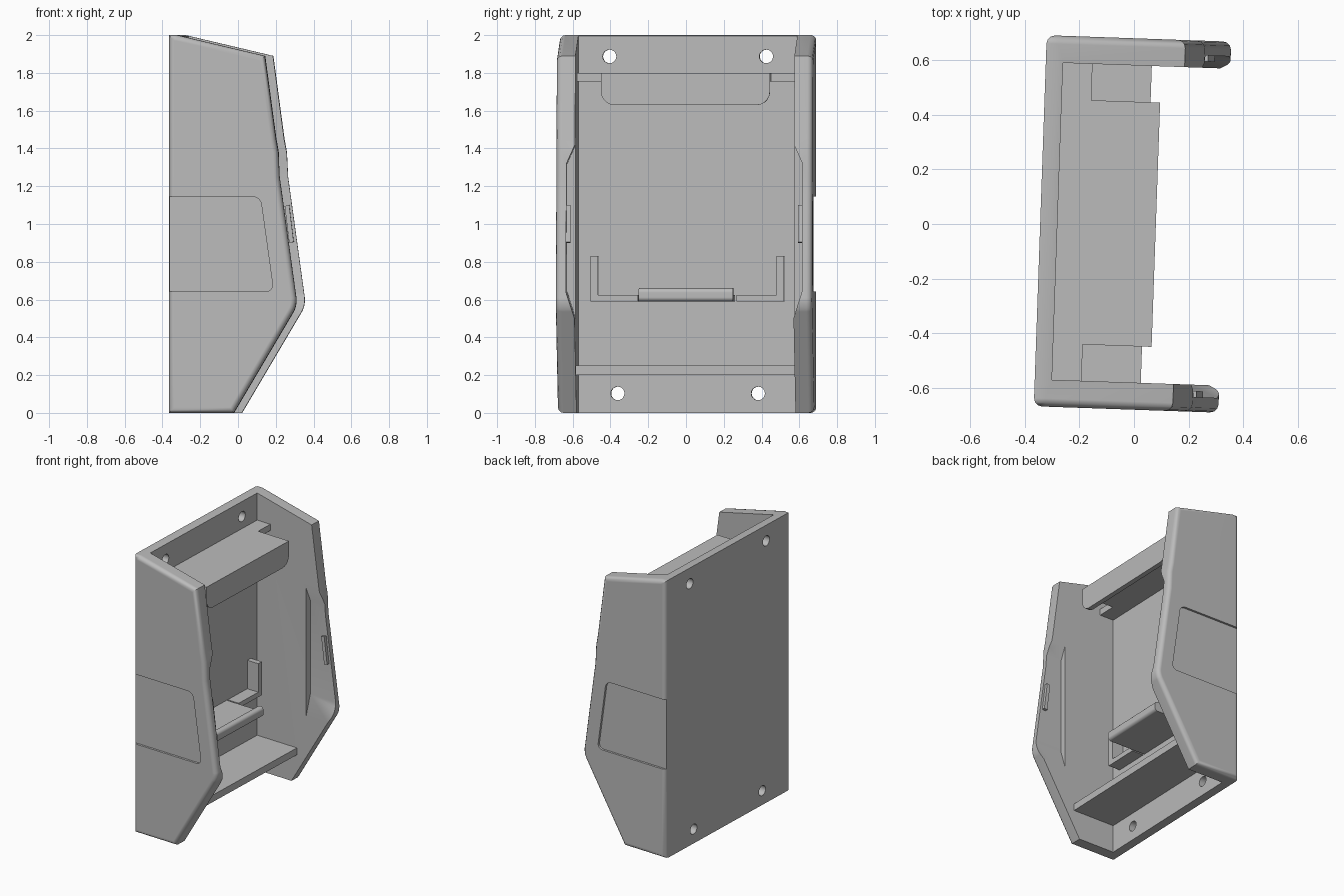
import bpy, bmesh, math
from mathutils import Matrix, Vector

if "Cube" in bpy.data.objects:
    bpy.data.objects.remove(bpy.data.objects["Cube"], do_unlink=True)

TURN = Matrix.Rotation(math.radians(-2), 4, 'Z')   # whole holder sits slightly turned
BACK, INNER, SIDE, WALL = -0.343, -0.28, 0.679, 0.58

grey = bpy.data.materials.new("matte grey")
grey.use_nodes = True
grey.diffuse_color = (0.5, 0.5, 0.5, 1)
grey.node_tree.nodes["Principled BSDF"].inputs["Base Color"].default_value = (0.5, 0.5, 0.5, 1)


def prism(name, pts, axis, lo, hi, rounded=(), radius=0.0, rim=0.0):
    """Extrude an outline: axis 'y' takes (x, z) points, axis 'x' takes (y, z) points."""
    def place(p, c):
        return Vector((p[0], c, p[1])) if axis == 'y' else Vector((c, p[0], p[1]))
    bm = bmesh.new()
    a = [bm.verts.new(place(p, lo)) for p in pts]
    b = [bm.verts.new(place(p, hi)) for p in pts]
    bm.faces.new(a)
    bm.faces.new(b)
    n = len(pts)
    for i in range(n):
        j = (i + 1) % n
        bm.faces.new((a[i], a[j], b[j], b[i]))
    bmesh.ops.recalc_face_normals(bm, faces=bm.faces)
    if rounded:
        edges = [bm.edges.get((a[i], b[i])) for i in rounded]
        bmesh.ops.bevel(bm, geom=edges, offset=radius, segments=5, profile=0.5, affect='EDGES')
    if rim:
        k = 1 if axis == 'y' else 0
        edges = [e for e in bm.edges if abs(e.verts[0].co[k] - e.verts[1].co[k]) < 1e-5]
        bmesh.ops.bevel(bm, geom=edges, offset=rim, segments=3, profile=0.5, affect='EDGES')
    bm.transform(TURN)
    me = bpy.data.meshes.new(name)
    bm.to_mesh(me)
    bm.free()
    me.materials.append(grey)
    ob = bpy.data.objects.new(name, me)
    bpy.context.collection.objects.link(ob)
    return ob


def rect(a0, a1, b0, b1):
    return [(a0, b0), (a1, b0), (a1, b1), (a0, b1)]


def mirrored(pts, s):
    return [(s * p, q) for p, q in pts]


def activate(ob):
    bpy.ops.object.select_all(action='DESELECT')
    ob.select_set(True)
    bpy.context.view_layer.objects.active = ob


def cut(target, cutter):
    activate(target)
    m = target.modifiers.new("cut", 'BOOLEAN')
    m.operation, m.solver, m.object = 'DIFFERENCE', 'EXACT', cutter
    bpy.ops.object.modifier_apply(modifier=m.name)
    bpy.data.objects.remove(cutter, do_unlink=True)


# Housing: side profile across the full width, hollowed to leave back plate and two walls
profile = [(BACK, 0), (0, 0), (0.337, 0.57), (0.257, 1.15), (0.243, 1.25),
           (0.237, 1.38), (0.224, 1.45), (0.165, 1.89), (-0.3, 2), (BACK, 2)]
housing = prism("housing", profile, 'y', -SIDE, SIDE, rounded=(2,), radius=0.04, rim=0.03)
cut(housing, prism("cavity_cutter", rect(INNER, 1, -1, 3), 'y', -WALL, WALL))

# Shallow grip panels outside and thinned wall pockets inside
panel = [(-0.5, 0.643), (0.212, 0.643), (0.142, 1.145), (-0.5, 1.145)]
pocket = [(0.5, 0.5), (WALL, 0.5), (0.625, 0.64), (0.625, 1.32), (WALL, 1.42), (0.5, 1.42)]
for s in (-1, 1):
    lo, hi = sorted((s * 0.664, s * 0.8))
    cut(housing, prism("panel_cutter", panel, 'y', lo, hi, rounded=(1, 2), radius=0.04))
    cut(housing, prism("pocket_cutter", mirrored(pocket, s), 'x', 0.12, 0.6))
    # Screw holes through the back plate
    for y, z in ((0.415, 1.887), (0.372, 0.103)):
        ring = [(s * y + 0.036 * math.cos(t * math.tau / 24),
                 z + 0.036 * math.sin(t * math.tau / 24)) for t in range(24)]
        cut(housing, prism("hole_cutter", ring, 'x', -0.5, -0.2))

parts = [housing]

# Lower cross shelf
parts.append(prism("lower_shelf", rect(-0.29, 0.045, 0.2, 0.25), 'y', -WALL - 0.005, WALL + 0.005))

# Upper ledge with a hanging rounded lip
parts.append(prism("upper_ledge", rect(-0.29, 0.05, 1.755, 1.8), 'y', -0.447, 0.447))
parts.append(prism("upper_lip", rect(-0.447, 0.447, 1.63, 1.8), 'x', 0.045, 0.08,
                   rounded=(0, 1), radius=0.07))

# Spring tab with a raised rounded hook
tab = [(-0.29, 0.59), (0.02, 0.59), (0.02, 0.66), (-0.03, 0.66), (-0.03, 0.625), (-0.29, 0.625)]
parts.append(prism("spring_tab", tab, 'y', -0.25, 0.25, rounded=(1, 2, 3), radius=0.022))

# Paired parts on both sides
corner = [(0.26, 0.59), (0.512, 0.59), (0.512, 0.83), (0.473, 0.83), (0.473, 0.625), (0.26, 0.625)]
latch = [(0.25, 0.9), (0.274, 0.905), (0.25, 1.1), (0.226, 1.095)]
for s, side in ((-1, "right"), (1, "left")):
    parts.append(prism("corner_bracket_" + side, mirrored(corner, s), 'x', -0.29, -0.19))
    lo, hi = sorted((s * 0.447, s * (WALL + 0.005)))
    parts.append(prism("ledge_end_" + side, rect(-0.29, -0.172, 1.755, 1.8), 'y', lo, hi))
    lo, hi = sorted((s * 0.603, s * 0.63))
    parts.append(prism("latch_bump_" + side, latch, 'y', lo, hi))

# Smooth rounded edges, keep flats flat
for ob in parts:
    activate(ob)
    bpy.ops.object.shade_smooth_by_angle(angle=math.radians(35))
    wn = ob.modifiers.new("even_normals", 'WEIGHTED_NORMAL')
    wn.keep_sharp = True
